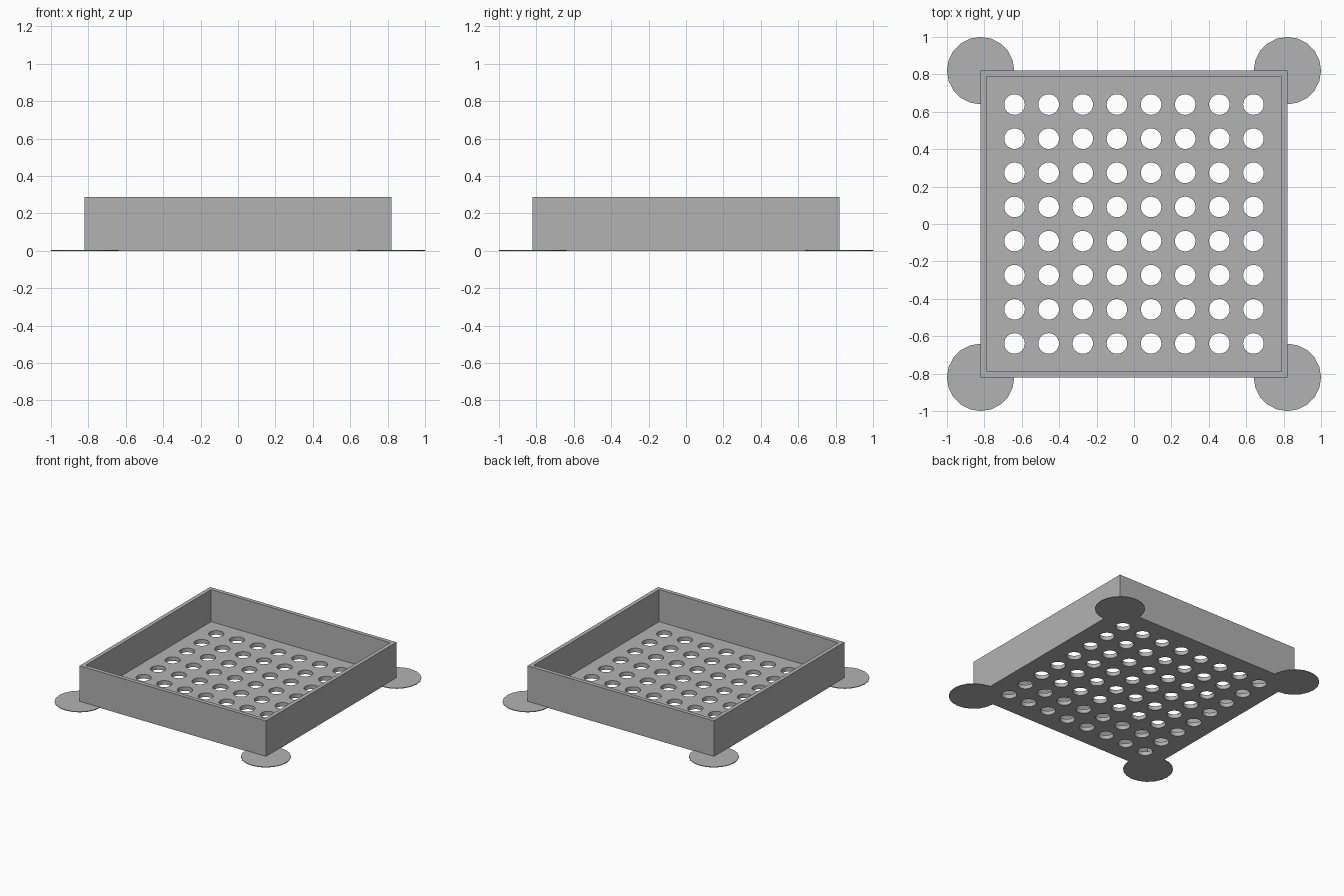
import bpy
import bmesh
from mathutils import Matrix, Vector

if "Cube" in bpy.data.objects:
    bpy.data.objects.remove(bpy.data.objects["Cube"], do_unlink=True)

HALF, HEIGHT, WALL, FLOOR = 0.82, 0.287, 0.032, 0.032
HOLES, PITCH, HOLE_R = 8, 0.1825, 0.055
PAD_R, PAD_T = 0.18, 0.005

grey = bpy.data.materials.new("plain grey")
grey.use_nodes = True
colour = (0.448, 0.448, 0.448, 1)
grey.diffuse_color = colour
grey.node_tree.nodes["Principled BSDF"].inputs["Base Color"].default_value = colour


def add_box(bm, half, z0, z1):
    m = Matrix.Translation((0, 0, (z0 + z1) / 2)) @ Matrix.Diagonal((2 * half, 2 * half, z1 - z0, 1))
    bmesh.ops.create_cube(bm, size=1, matrix=m)


def add_cylinder(bm, x, y, radius, z0, z1, sides):
    bmesh.ops.create_cone(bm, cap_ends=True, segments=sides, radius1=radius, radius2=radius,
                          depth=z1 - z0, matrix=Matrix.Translation((x, y, (z0 + z1) / 2)))


def finish(bm, name):
    mesh = bpy.data.meshes.new(name)
    bm.to_mesh(mesh)
    bm.free()
    mesh.materials.append(grey)
    obj = bpy.data.objects.new(name, mesh)
    bpy.context.collection.objects.link(obj)
    return obj


def cut(target, cutter):
    mod = target.modifiers.new("cut", "BOOLEAN")
    mod.operation = "DIFFERENCE"
    mod.solver = "EXACT"
    mod.object = cutter
    cutter.hide_render = True
    bpy.context.view_layer.objects.active = target
    bpy.ops.object.modifier_apply(modifier=mod.name)
    bpy.data.objects.remove(cutter, do_unlink=True)


# Open square tray
bm = bmesh.new()
add_box(bm, HALF, 0, HEIGHT)
tray = finish(bm, "tray")

bm = bmesh.new()
add_box(bm, HALF - WALL, FLOOR, HEIGHT + 0.1)
cut(tray, finish(bm, "cavity_cutter"))

# Grid of round drain holes through the floor
bm = bmesh.new()
offsets = [(i - (HOLES - 1) / 2) * PITCH for i in range(HOLES)]
for x in offsets:
    for y in offsets:
        add_cylinder(bm, x, y, HOLE_R, -0.1, FLOOR + 0.1, 32)
cut(tray, finish(bm, "hole_cutter"))

# Thin round pads under the corners
for side, sx in (("left", 1), ("right", -1)):
    for end, sy in (("front", -1), ("back", 1)):
        bm = bmesh.new()
        add_cylinder(bm, sx * HALF, sy * HALF, PAD_R, 0, PAD_T, 20)
        finish(bm, f"{end}_{side}_corner_pad")
